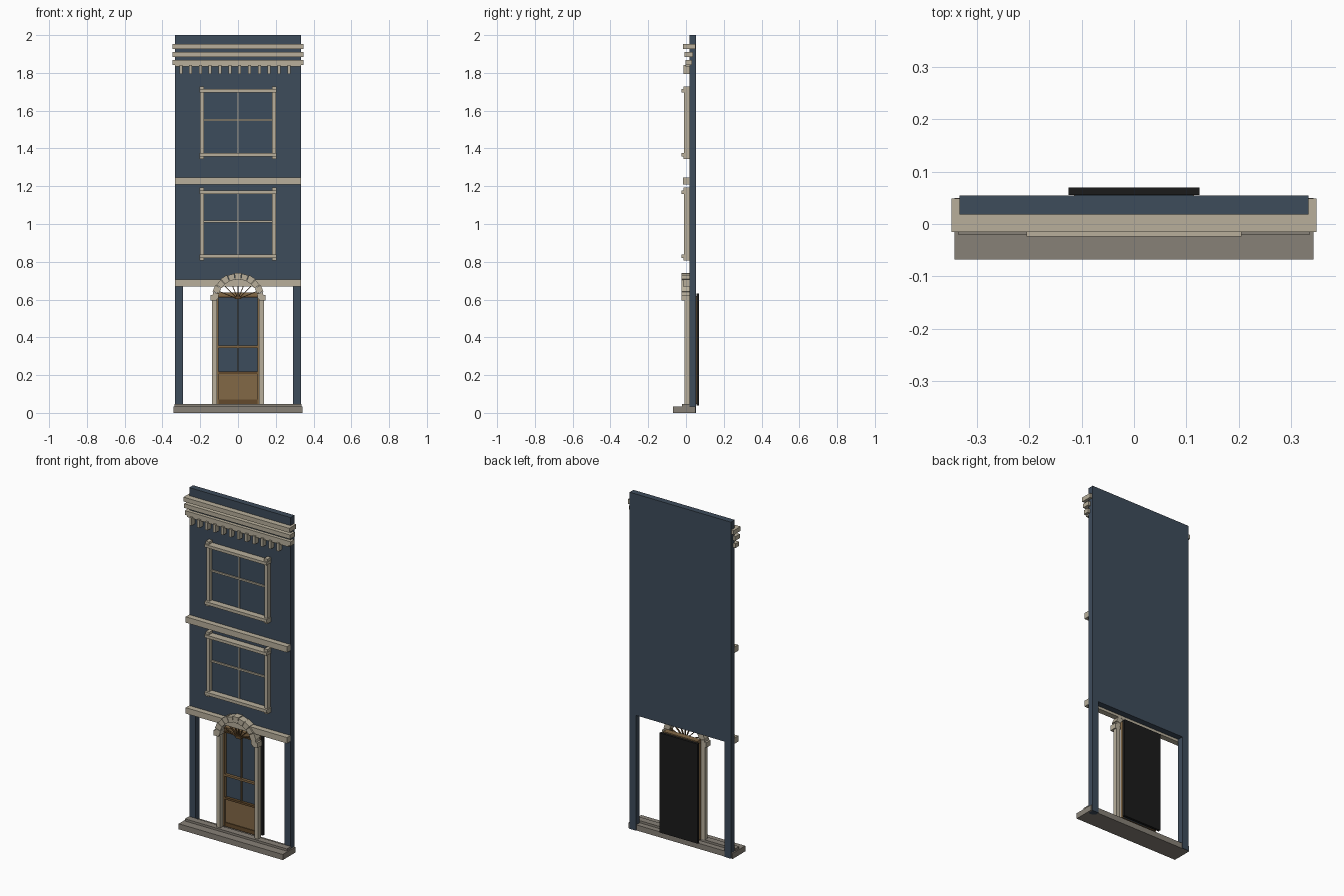
import bpy, bmesh, math
from mathutils import Vector

cube = bpy.data.objects.get("Cube")
if cube:
    bpy.data.objects.remove(cube, do_unlink=True)


def material(name, r, g, b):
    m = bpy.data.materials.new(name)
    m.use_nodes = True
    m.diffuse_color = (r, g, b, 1)
    m.node_tree.nodes["Principled BSDF"].inputs["Base Color"].default_value = (r, g, b, 1)
    return m


BLUE = material("slate blue paint", .048, .072, .105)
GLASS = material("blue glass", .046, .073, .108)
CREAM = material("cream trim", .48, .43, .33)
STONE = material("grey stone", .245, .22, .185)
WOOD = material("brown wood", .225, .14, .062)
DARK = material("dark wood", .125, .068, .025)
BLACK = material("black backing", .011, .011, .011)


def prism(name, outline, y0, y1, mat):
    """Extrude an x-z outline from y0 to y1."""
    bm = bmesh.new()
    face = bm.faces.new([bm.verts.new((x, y0, z)) for x, z in outline])
    ext = bmesh.ops.extrude_face_region(bm, geom=[face])
    verts = [v for v in ext["geom"] if isinstance(v, bmesh.types.BMVert)]
    bmesh.ops.translate(bm, verts=verts, vec=(0, y1 - y0, 0))
    bmesh.ops.recalc_face_normals(bm, faces=bm.faces)
    mesh = bpy.data.meshes.new(name)
    bm.to_mesh(mesh)
    bm.free()
    mesh.materials.append(mat)
    obj = bpy.data.objects.new(name, mesh)
    bpy.context.collection.objects.link(obj)
    return obj


def box(name, x0, x1, y0, y1, z0, z1, mat):
    return prism(name, [(x0, z0), (x1, z0), (x1, z1), (x0, z1)], y0, y1, mat)


def wide(name, half, y0, y1, z0, z1, mat):
    return box(name, -half, half, y0, y1, z0, z1, mat)


def pair(name, xin, xout, y0, y1, z0, z1, mat):
    box("right_" + name, -xout, -xin, y0, y1, z0, z1, mat)
    box("left_" + name, xin, xout, y0, y1, z0, z1, mat)


def polar(r, a, z):
    return (r * math.cos(a), z + r * math.sin(a))


# Wall with the ground floor opening
half = [(.333, 2.0), (.333, 0), (.292, 0), (.292, .685)]
prism("wall", half + [(-x, z) for x, z in reversed(half)], .018, .054, BLUE)

# Stone base and raised kerb
wide("base_slab", .342, -.068, .05, 0, .033, STONE)
wide("base_kerb", .335, -.02, .018, .033, .046, STONE)

# String courses
wide("upper_course", .333, -.015, .018, 1.21, 1.245, CREAM)
wide("lower_course", .333, -.015, .018, .67, .705, CREAM)

# Cornice and dentils
wide("cornice_top", .348, -.015, .049, 1.926, 1.952, CREAM)
wide("cornice_middle", .348, -.008, .036, 1.885, 1.91, CREAM)
wide("cornice_bottom", .348, -.002, .032, 1.842, 1.867, CREAM)
wide("dentil_band", .333, -.002, .018, 1.833, 1.842, CREAM)
for i in range(12):
    x = -.303 + i * .052
    box(f"dentil_{i + 1}", x - .008, x + .008, -.013, .018, 1.795, 1.842, CREAM)

# Windows
for label, z in (("upper", 1.537), ("lower", 1.0)):
    wide(label + "_pane", .18, .013, .018, z - .165, z + .165, GLASS)
    pair(label + "_window_jamb", .181, .2, -.01, .018, z - .18, z + .18, CREAM)
    pair(label + "_corner_cap", .181, .203, -.014, .018, z + .177, z + .192, CREAM)
    pair(label + "_corner_foot", .181, .203, -.014, .018, z - .192, z - .18, CREAM)
    wide(label + "_window_head", .205, -.024, .018, z + .16, z + .177, CREAM)
    wide(label + "_window_sill", .205, -.024, .018, z - .18, z - .162, CREAM)
    wide(label + "_window_rail", .18, .005, .016, z + .009, z + .019, CREAM)
    wide(label + "_window_bar", .003, .009, .016, z - .165, z + .165, CREAM)

# Door surround
pair("door_jamb", .112, .138, -.007, .018, .046, .6, CREAM)
pair("impost", .112, .145, -.024, .018, .595, .625, CREAM)

# Arch stones
STONES = 11
SPRING = .602
for i in range(STONES):
    a, b = (math.pi * (i + k) / STONES for k in (.03, .97))
    outer = .141 if i % 2 else .137
    prism(f"arch_stone_{i + 1}",
          [polar(.105, a, SPRING), polar(outer, a, SPRING),
           polar(outer, b, SPRING), polar(.105, b, SPRING)],
          -.024, .018, CREAM)

# Door leaf
wide("door_backing", .125, .055, .07, .04, .632, BLACK)
wide("door_glass", .112, .04, .055, .046, .62, GLASS)
pair("door_stile", .104, .114, .022, .055, .046, .62, WOOD)
wide("door_panel", .104, .03, .045, .07, .215, WOOD)
wide("door_bottom_rail", .112, .025, .05, .046, .07, DARK)
wide("door_panel_rail", .104, .024, .045, .207, .219, DARK)
wide("door_middle_rail", .104, .024, .045, .344, .356, WOOD)
wide("door_bar", .003, .028, .045, .219, .61, WOOD)
wide("door_head", .112, .02, .054, .618, .638, WOOD)
wide("door_head_lip", .112, .014, .05, .61, .618, DARK)

# Fanlight spokes and hub
for i in range(1, 8):
    a = math.pi * i / 8
    side = Vector((-math.sin(a), math.cos(a))) * .002
    p, q = Vector(polar(.012, a, SPRING)), Vector(polar(.107, a, SPRING))
    prism(f"fan_spoke_{i}", [p - side, q - side, q + side, p + side], .004, .013, DARK)
prism("fan_hub", [polar(.018, math.pi * i / 8, SPRING) for i in range(9)], .002, .014, DARK)
